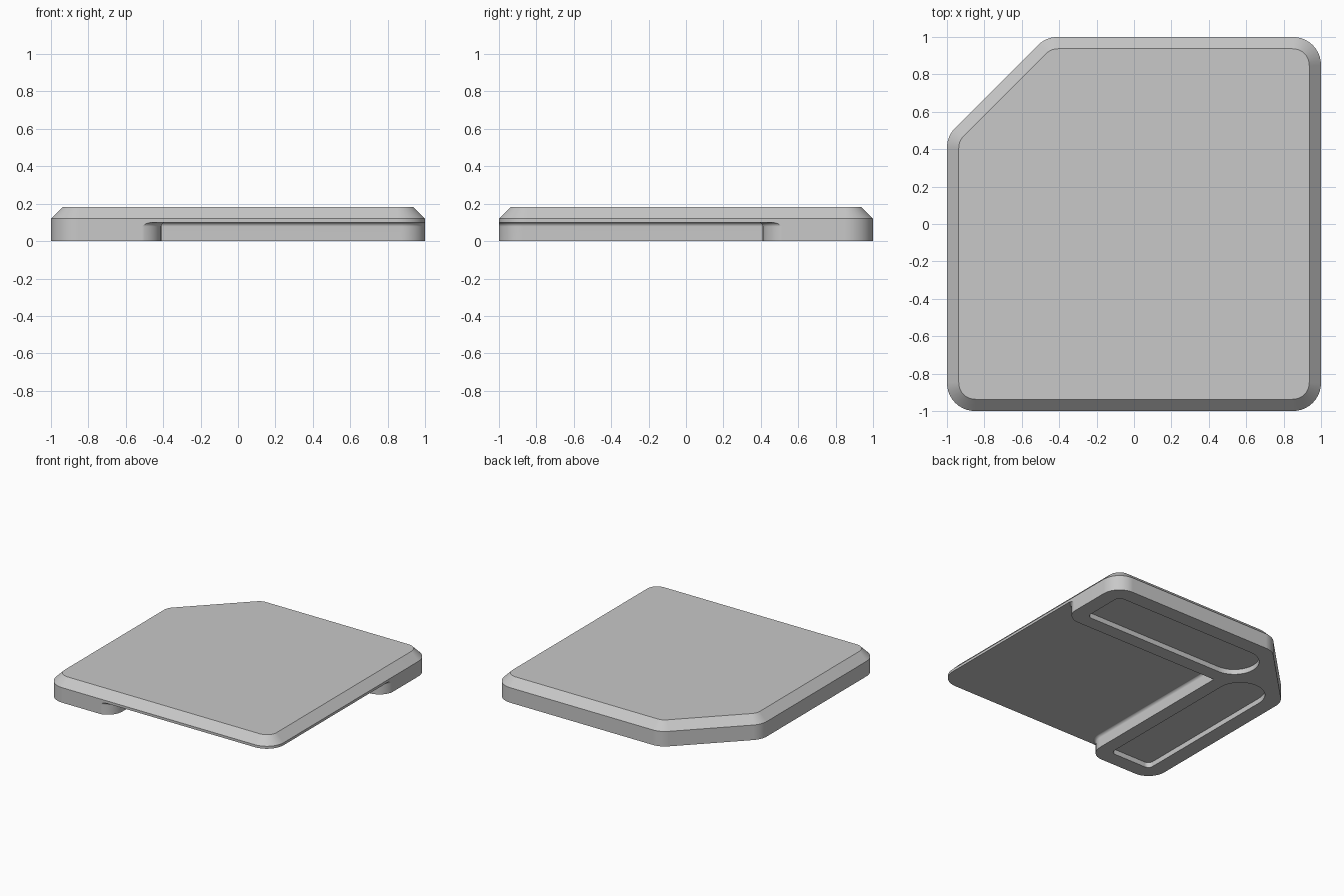
import bpy, bmesh, math
from mathutils import Vector

cube = bpy.data.objects.get("Cube")
if cube:
    bpy.data.objects.remove(cube, do_unlink=True)

grey = bpy.data.materials.new("plain grey")
grey.use_nodes = True
GREY = (0.58, 0.58, 0.58, 1)
grey.diffuse_color = GREY
grey.node_tree.nodes["Principled BSDF"].inputs["Base Color"].default_value = GREY


def rounded(corners, steps=10):
    """Outline from (x, y, radius) corners, each filleted with an arc."""
    points = []
    for i, (x, y, r) in enumerate(corners):
        p = Vector((x, y))
        if r == 0:
            points.append(p)
            continue
        a = (Vector(corners[i - 1][:2]) - p).normalized()
        b = (Vector(corners[(i + 1) % len(corners)][:2]) - p).normalized()
        half = a.angle(b) / 2
        centre = p + (a + b).normalized() * r / math.sin(half)
        start = p + a * r / math.tan(half) - centre
        end = p + b * r / math.tan(half) - centre
        turn = math.atan2(start.cross(end), start.dot(end))
        for k in range(steps + 1):
            t = turn * k / steps
            c, s = math.cos(t), math.sin(t)
            points.append(centre + Vector((start.x * c - start.y * s,
                                           start.x * s + start.y * c)))
    return points


def inset(loop, d):
    """Move a counter-clockwise outline inwards by d."""
    out = []
    for i, p in enumerate(loop):
        e = (p - loop[i - 1]).normalized()
        f = (loop[(i + 1) % len(loop)] - p).normalized()
        n, m = Vector((-e.y, e.x)), Vector((-f.y, f.x))
        out.append(p + (n + m) * d / (1 + n.dot(m)))
    return out


def loft(name, loop, levels):
    """Solid through (height, inset) levels of one outline."""
    bm = bmesh.new()
    rings = [[bm.verts.new((p.x, p.y, z)) for p in inset(loop, d)] for z, d in levels]
    for low, high in zip(rings, rings[1:]):
        for i in range(len(low)):
            bm.faces.new((low[i - 1], low[i], high[i], high[i - 1]))
    bm.faces.new(rings[0][::-1])
    bm.faces.new(rings[-1])
    bmesh.ops.recalc_face_normals(bm, faces=bm.faces)
    mesh = bpy.data.meshes.new(name)
    bm.to_mesh(mesh)
    bm.free()
    mesh.materials.append(grey)
    obj = bpy.data.objects.new(name, mesh)
    bpy.context.collection.objects.link(obj)
    return obj


def carve(body, cutter):
    """Subtract the cutter and discard it."""
    cutter.hide_render = True
    mod = body.modifiers.new("cut", "BOOLEAN")
    mod.operation, mod.solver, mod.object = "DIFFERENCE", "EXACT", cutter
    bpy.ops.object.modifier_apply(modifier=mod.name)
    bpy.data.objects.remove(cutter, do_unlink=True)


# Square plate with one clipped corner and a bevelled top
R = 0.15
outline = rounded([(-1, -1, R), (1, -1, R), (1, 1, R), (-0.47, 1, R), (-1, 0.47, R)])
plate = loft("corner_plate", outline, [(0, 0), (0.12, 0), (0.183, 0.063)])
bpy.ops.object.select_all(action="DESELECT")
bpy.context.view_layer.objects.active = plate
plate.select_set(True)

# Open recess underneath, leaving an L-shaped foot, with a filleted ceiling
E, F = 1.003, 0.13
recess = rounded([(-0.41, 0.41, 0), (-0.41, -E, F), (-0.8, -E, 0), (-0.8, -1.3, 0),
                  (1.3, -1.3, 0), (1.3, 0.8, 0), (E, 0.8, 0), (E, 0.41, F)])
r = 0.022
fillet = [(0.078 + r * math.sin(t), r * (1 - math.cos(t)))
          for t in (math.pi / 2 * k / 6 for k in range(7))]
carve(plate, loft("recess_cutter", recess, [(-0.1, 0)] + fillet))

# Shallow slot in each arm of the foot, rounded at the elbow end
slot = rounded([(-0.54, 0.52, 0.179), (0.88, 0.52, 0.04),
                (0.88, 0.88, 0.04), (-0.54, 0.88, 0.179)])
mirrored = [Vector((-p.y, -p.x)) for p in reversed(slot)]
for shape in (slot, mirrored):
    carve(plate, loft("slot_cutter", shape, [(-0.1, 0), (0.04, 0)]))

bpy.ops.object.shade_smooth_by_angle(angle=math.radians(30))
weighted = plate.modifiers.new("flat_face_normals", "WEIGHTED_NORMAL")
weighted.keep_sharp = True
